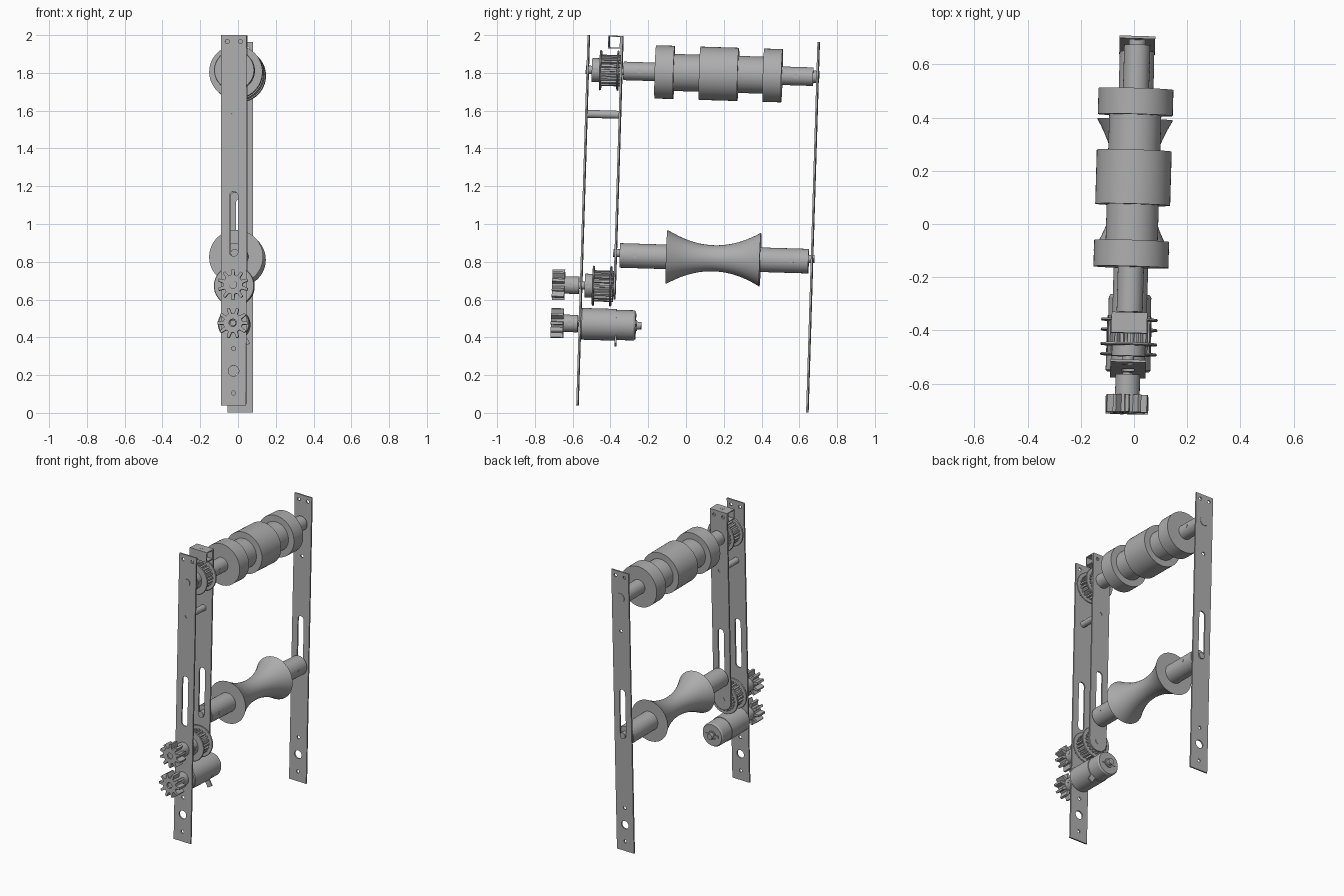
import bpy, bmesh
from math import sin, cos, pi, radians
from mathutils import Matrix

if "Cube" in bpy.data.objects:
    bpy.data.objects.remove(bpy.data.objects["Cube"], do_unlink=True)

grey = bpy.data.materials.new("plain grey metal")
grey.use_nodes = True
grey.diffuse_color = (0.42, 0.42, 0.42, 1)
grey.node_tree.nodes["Principled BSDF"].inputs["Base Color"].default_value = (0.42, 0.42, 0.42, 1)

# The whole frame leans slightly; parts are placed in its own axes
CX = -0.007
FRAME = (Matrix.Translation((CX, 0, 1)) @ Matrix.Rotation(radians(-1.64), 4, 'Z')
         @ Matrix.Rotation(radians(-1.75), 4, 'X'))
parts = []


def add(name, mesh, local):
    obj = bpy.data.objects.new(name, mesh)
    bpy.context.collection.objects.link(obj)
    mesh.materials.clear()
    mesh.materials.append(grey)
    obj.matrix_world = FRAME @ local
    parts.append(obj)
    return obj


def lathe(name, w, profile, x=0, segs=48, turn=Matrix()):
    """Turned part along the frame's y axis; profile is (y, radius) pairs."""
    bm = bmesh.new()
    rings = [[bm.verts.new((r * cos(2 * pi * i / segs), y, r * sin(2 * pi * i / segs)))
              for i in range(segs)] for y, r in profile]
    for a, b in zip(rings, rings[1:]):
        for i in range(segs):
            j = (i + 1) % segs
            bm.faces.new((a[i], a[j], b[j], b[i]))
    bm.faces.new(rings[0])
    bm.faces.new(rings[-1])
    bmesh.ops.recalc_face_normals(bm, faces=bm.faces)
    mesh = bpy.data.meshes.new(name)
    bm.to_mesh(mesh)
    bm.free()
    return add(name, mesh, Matrix.Translation((x, 0, w)) @ turn)


def rod(name, w, y0, y1, r, **kw):
    return lathe(name, w, [(y0, r), (y1, r)], **kw)


def sheet(name, loops, y0, y1, x=0, w=0, spin=0.0):
    """Flat outline with holes, extruded from y0 to y1."""
    curve = bpy.data.curves.new(name, 'CURVE')
    curve.dimensions = '2D'
    curve.fill_mode = 'BOTH'
    curve.extrude = (y1 - y0) / 2
    for loop in loops:
        sp = curve.splines.new('POLY')
        sp.points.add(len(loop) - 1)
        for p, (a, b) in zip(sp.points, loop):
            p.co = (a, b, 0, 1)
        sp.use_cyclic_u = True
    tmp = bpy.data.objects.new(name + "_outline", curve)
    mesh = bpy.data.meshes.new_from_object(tmp)
    bpy.data.objects.remove(tmp)
    bpy.data.curves.remove(curve)
    bm = bmesh.new()
    bm.from_mesh(mesh)
    bmesh.ops.remove_doubles(bm, verts=bm.verts, dist=1e-5)
    bmesh.ops.recalc_face_normals(bm, faces=bm.faces)
    bm.to_mesh(mesh)
    bm.free()
    mesh.name = name
    local = (Matrix.Translation((x, (y0 + y1) / 2, w)) @ Matrix.Rotation(spin, 4, 'Z')
             @ Matrix.Rotation(pi / 2, 4, 'X'))
    return add(name, mesh, local)


def circle(a, b, r, n=24):
    return [(a + r * cos(2 * pi * i / n), b + r * sin(2 * pi * i / n)) for i in range(n)]


def slot(lo, hi, r, n=12):
    top = [(r * cos(pi * i / n), hi - r + r * sin(pi * i / n)) for i in range(n + 1)]
    return top + [(-a, lo + hi - b) for a, b in top]


def box(a0, b0, a1, b1):
    return [(a0, b0), (a1, b0), (a1, b1), (a0, b1)]


def cog(teeth, root, tip, base_share, tip_share):
    pts = []
    for t in range(teeth):
        for off, r in ((-base_share, root), (-tip_share, tip), (tip_share, tip), (base_share, root)):
            ang = 2 * pi * (t + off) / teeth + pi / 2
            pts.append((r * cos(ang), r * sin(ang)))
    return pts


# Upright plates with slot and drilled holes
HALF, TOP, BOTTOM = 0.067, 0.985, -0.979
upper_holes = [circle(-0.035, 0.95, 0.011), circle(0.035, 0.95, 0.011),
               circle(0, 0.567, 0.011), slot(-0.187, 0.155, 0.023)]
lower_holes = [circle(0, -0.677, 0.011), circle(0, -0.795, 0.028), circle(0, -0.912, 0.011)]
long_outline = box(-HALF, BOTTOM, HALF, TOP)
for name, y in (("front_plate", -0.545), ("back_plate", 0.673)):
    sheet(name, [long_outline] + upper_holes + lower_holes, y - 0.005, y + 0.005)
round_end = [(HALF * cos(pi + pi * i / 16), -0.344 + HALF * sin(pi + pi * i / 16)) for i in range(17)]
sheet("middle_plate", [round_end + [(HALF, TOP), (-HALF, TOP)]] + upper_holes, -0.372, -0.362)

# Square tube at the top of the middle plate, with a screw
sheet("top_square_tube", [box(-0.034, -0.034, 0.034, 0.034), box(-0.028, -0.028, 0.028, 0.028)],
      -HALF, HALF, w=0.951, spin=pi / 2).matrix_world = (
    FRAME @ Matrix.Translation((0, -0.406, 0.951)) @ Matrix.Rotation(pi / 2, 4, 'Z')
    @ Matrix.Rotation(pi / 2, 4, 'X'))
rod("tube_screw", 0.984, 0, 0.003, 0.012,
    turn=Matrix.Translation((0, -0.406, 0)) @ Matrix.Rotation(pi / 2, 4, 'X'))

# Stepped upper roller
UP = 0.80
steps = [(-0.355, -0.187, 0.049), (-0.187, -0.088, 0.141), (-0.088, 0.048, 0.098),
         (0.048, 0.252, 0.141), (0.252, 0.386, 0.098), (0.386, 0.484, 0.141), (0.484, 0.65, 0.049)]
lathe("stepped_roller", UP, [(y, r) for a, b, r in steps for y in (a, b)])
rod("upper_axle", UP, -0.555, 0.68, 0.022)
rod("upper_bearing", UP, 0.65, 0.681, 0.032)

# Waisted lower roller with its end shafts
LOW = -0.177
waist = [(0.152 + 0.247 * t, 0.069 + 0.074 * t * t) for t in [i / 10 - 1 for i in range(21)]]
lathe("waisted_roller", LOW, [(-0.345, 0.065), (-0.097, 0.065), (-0.097, 0.143)] + waist[1:-1]
      + [(0.399, 0.143), (0.399, 0.065), (0.655, 0.065)])
rod("lower_axle_bolt", LOW + 0.012, -0.38, 0.685, 0.021)

# Set screws on the shafts
for i, (w, y, r) in enumerate(((UP, -0.27, 0.049), (UP, 0.557, 0.049),
                               (LOW, -0.265, 0.065), (LOW, 0.567, 0.065))):
    rod(f"set_screw_{i + 1}", w, r - 0.01, r + 0.001, 0.012, segs=16,
        turn=Matrix.Translation((0, y, 0)) @ Matrix.Rotation(-pi / 2, 4, 'Z'))


# Toothed belt pulleys
def pulley(name, w, y0):
    rod(name + "_hub", w, y0, y0 + 0.04, 0.063)
    rod(name + "_hub_screw", w, 0.05, 0.064, 0.012, segs=16,
        turn=Matrix.Translation((0, y0 + 0.02, 0)) @ Matrix.Rotation(-pi / 2, 4, 'Z'))
    sheet(name + "_teeth", [cog(20, 0.07, 0.083, 0.3, 0.22)], y0 + 0.04, y0 + 0.15, w=w)
    for side, y in (("front", y0 + 0.04), ("back", y0 + 0.132)):
        lathe(f"{name}_{side}_flange", w, [(y, 0.104), (y + 0.004, 0.107), (y + 0.01, 0.104)])


pulley("upper_pulley", UP, -0.522)
DRIVE = -0.342
pulley("lower_pulley", DRIVE, -0.525)
rod("drive_axle", DRIVE, -0.69, -0.36, 0.02)
rod("spacer_post", 0.567, -0.545, -0.367, 0.021)


# Meshing spur gears with hubs
MOTOR = -0.545
for name, w, twist in (("driven_gear", DRIVE, 0), ("motor_gear", MOTOR, pi / 10)):
    gear = sheet(name, [cog(10, 0.051, 0.081, 0.3, 0.14), circle(0, 0, 0.02)], -0.698, -0.632, w=w)
    gear.matrix_world = gear.matrix_world @ Matrix.Rotation(twist, 4, 'Z')
    rod(name + "_hub", w, -0.633, -0.556, 0.046)
    rod(name + "_hub_screw", w, 0.04, 0.047, 0.011, segs=16,
        turn=Matrix.Translation((0, -0.6, 0)) @ Matrix.Rotation(-pi / 2, 4, 'Z'))

# Geared motor with end cap, shaft stub and terminal lug
lathe("motor_body", MOTOR, [(-0.54, 0.079), (-0.534, 0.084), (-0.352, 0.084), (-0.352, 0.08),
                            (-0.26, 0.08), (-0.25, 0.074), (-0.25, 0.03), (-0.243, 0.03),
                            (-0.243, 0.02), (-0.22, 0.02)])
rod("motor_shaft", MOTOR, -0.69, -0.53, 0.016)
lug = sheet("motor_lug", [box(-0.018, -0.125, 0.018, -0.06)], -0.357, -0.347, w=MOTOR)
lug.matrix_world = lug.matrix_world @ Matrix.Rotation(radians(32), 4, 'Z')
for i in range(2):
    sheet(f"motor_vent_{i + 1}", [box(-0.05, -0.008, -0.03, 0.008)], -0.251, -0.246,
          x=0.08 * i, w=MOTOR)

# Smooth round faces, crisp edges
bpy.ops.object.select_all(action='DESELECT')
for obj in parts:
    obj.select_set(True)
bpy.context.view_layer.objects.active = parts[0]
bpy.ops.object.shade_smooth_by_angle(angle=radians(30))
